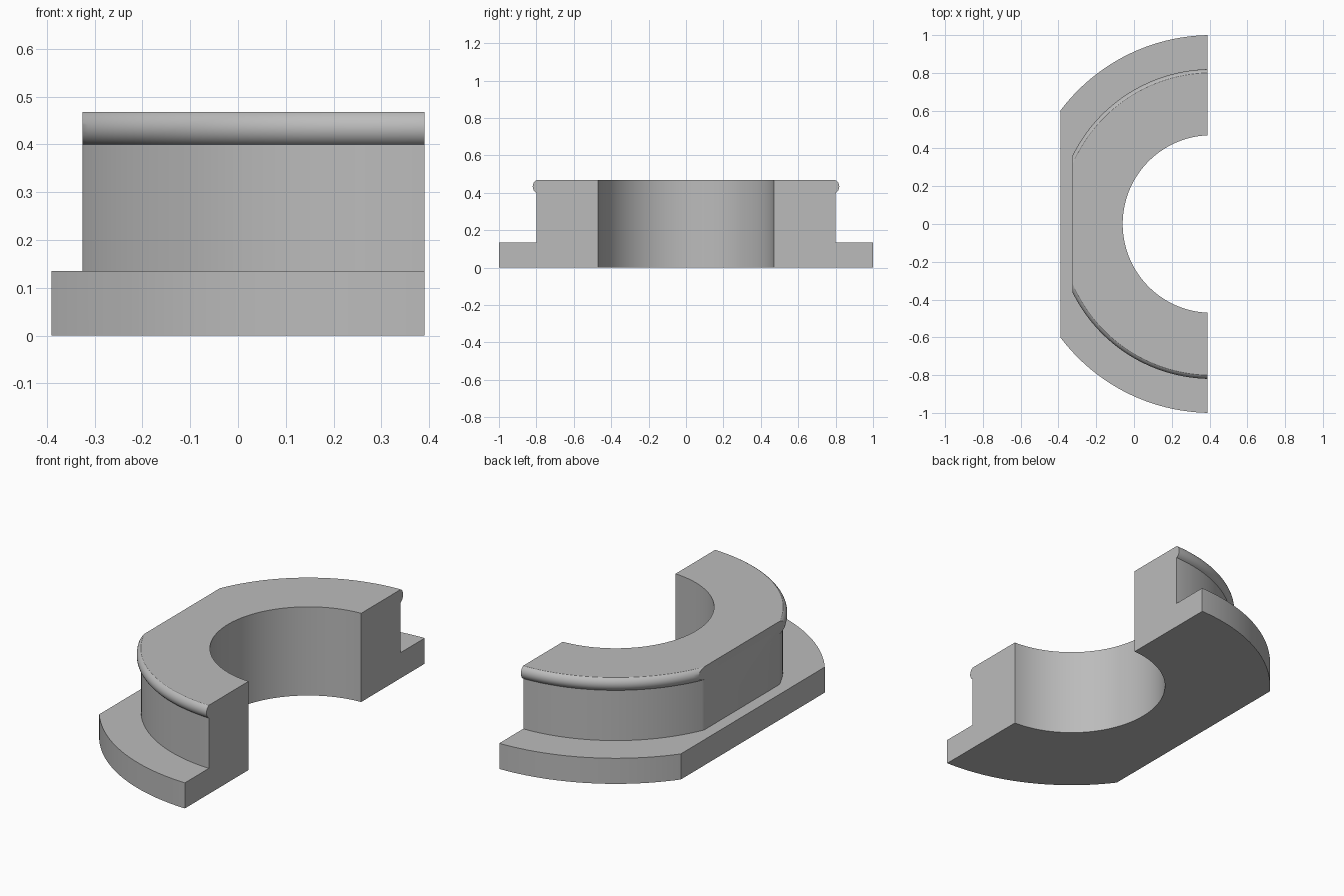
import bpy
import math

if "Cube" in bpy.data.objects:
    bpy.data.objects.remove(bpy.data.objects["Cube"], do_unlink=True)

AXIS_X = 0.41                      # turning axis of the collar
BORE, BODY, FLANGE = 0.47, 0.80, 1.0
STEP, BEAD_LOW, TOP = 0.135, 0.40, 0.468
BEAD_OUT = 0.02
SEGMENTS = 180


def make_object(name, verts, faces):
    mesh = bpy.data.meshes.new(name)
    mesh.from_pydata(verts, [], faces)
    obj = bpy.data.objects.new(name, mesh)
    bpy.context.collection.objects.link(obj)
    return obj


def bead_arc(steps=12):
    """Rounded rim from its lower edge up to the top face."""
    half = (TOP - BEAD_LOW) / 2
    radius = (half ** 2 + BEAD_OUT ** 2) / (2 * BEAD_OUT)
    spread = math.asin(half / radius)
    centre_r, centre_z = BODY + BEAD_OUT - radius, BEAD_LOW + half
    angles = [spread * (2 * i / steps - 1) for i in range(steps + 1)]
    return [(centre_r + radius * math.cos(a), centre_z + radius * math.sin(a))
            for a in angles]


def revolve(name, profile):
    """Turn a closed profile of (radius, height) points around the axis."""
    n = len(profile)
    verts, faces = [], []
    for s in range(SEGMENTS):
        a = math.tau * s / SEGMENTS
        verts += [(AXIS_X + r * math.cos(a), r * math.sin(a), z) for r, z in profile]
        t = (s + 1) % SEGMENTS
        for i in range(n):
            j = (i + 1) % n
            faces.append((s * n + i, t * n + i, t * n + j, s * n + j))
    return make_object(name, verts, faces)


def cut_box(target, low, high):
    """Remove everything between two corners."""
    size = [h - l for l, h in zip(low, high)]
    middle = [(h + l) / 2 for l, h in zip(low, high)]
    bpy.ops.mesh.primitive_cube_add(size=1, location=middle)
    cutter = bpy.context.object
    cutter.name = "cutter"
    cutter.scale = size
    cutter.hide_render = True
    mod = target.modifiers.new("cut", "BOOLEAN")
    mod.operation, mod.solver, mod.object = "DIFFERENCE", "EXACT", cutter
    bpy.ops.object.select_all(action="DESELECT")
    bpy.context.view_layer.objects.active = target
    target.select_set(True)
    bpy.ops.object.modifier_apply(modifier=mod.name)
    bpy.data.objects.remove(cutter, do_unlink=True)


# Flanged collar with a beaded rim
profile = [(BORE, 0), (FLANGE, 0), (FLANGE, STEP), (BODY, STEP)]
profile += bead_arc() + [(BORE, TOP)]
collar = revolve("flanged_half_collar", profile)

# Split face, flange flat and body flat
cut_box(collar, (0.39, -2, -1), (3, 2, 1))
cut_box(collar, (-2, -2, -1), (-0.39, 2, 1))
cut_box(collar, (-2, -2, STEP), (-0.326, 2, 1))

# Plain grey metal
grey = bpy.data.materials.new("grey_metal")
grey.use_nodes = True
colour = (0.5, 0.5, 0.5, 1)
grey.diffuse_color = colour
grey.node_tree.nodes["Principled BSDF"].inputs["Base Color"].default_value = colour
collar.data.materials.clear()
collar.data.materials.append(grey)

bpy.ops.object.shade_smooth_by_angle(angle=math.radians(30))
